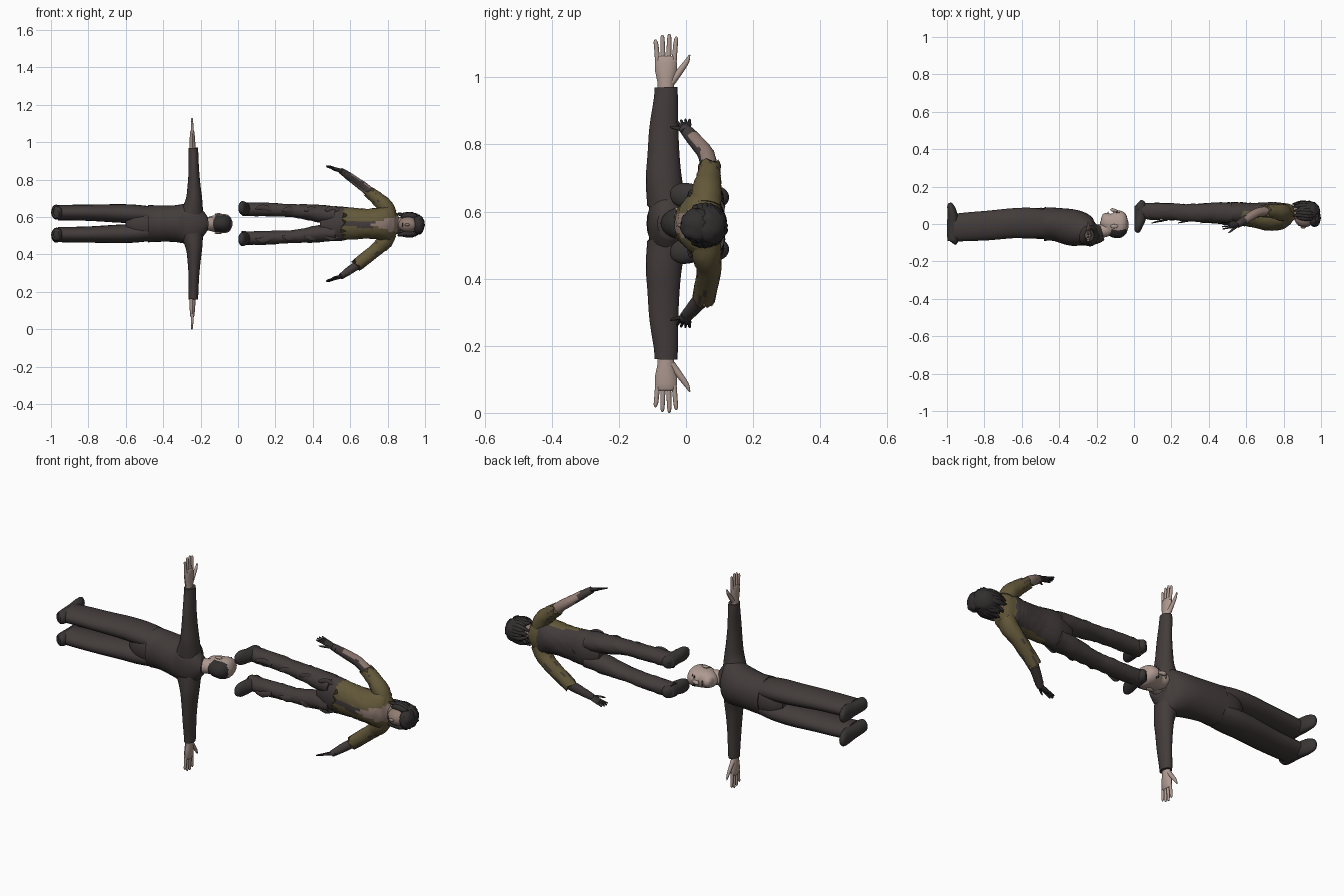
import bpy, bmesh, math, random
from mathutils import Vector

random.seed(4)
if "Cube" in bpy.data.objects:
    bpy.data.objects.remove(bpy.data.objects["Cube"])

C = 0.565  # height of the line both bodies lie on


def material(name, r, g, b):
    m = bpy.data.materials.new(name)
    m.use_nodes = True
    m.diffuse_color = (r, g, b, 1)
    bsdf = m.node_tree.nodes["Principled BSDF"]
    bsdf.inputs["Base Color"].default_value = (r, g, b, 1)
    bsdf.inputs["Roughness"].default_value = 0.8
    return m


CLOTH = material("dark cloth", 0.055, 0.045, 0.043)
SKIN = material("pale skin", 0.42, 0.32, 0.28)
DIRTY = material("dirty skin", 0.28, 0.20, 0.17)
OLIVE = material("olive jacket", 0.125, 0.098, 0.042)
HAIR = material("black hair", 0.032, 0.028, 0.028)
SHOE = material("shoe leather", 0.042, 0.036, 0.036)


def finish(name, bm, mats, rule=None):
    bmesh.ops.recalc_face_normals(bm, faces=bm.faces)
    for f in bm.faces:
        f.smooth = True
        if rule:
            f.material_index = rule(f.calc_center_median(), f.normal)
    me = bpy.data.meshes.new(name)
    bm.to_mesh(me)
    bm.free()
    for m in mats:
        me.materials.append(m)
    ob = bpy.data.objects.new(name, me)
    bpy.context.collection.objects.link(ob)
    bpy.ops.object.select_all(action='DESELECT')
    ob.select_set(True)
    bpy.context.view_layer.objects.active = ob
    bpy.ops.object.shade_smooth_by_angle(angle=math.radians(50))
    return ob


def smooth_path(stations, steps):
    """Resample stations with a Catmull-Rom curve."""
    out, n = [], len(stations)
    for i in range(n - 1):
        p0, p1, p2, p3 = (stations[min(max(i + k, 0), n - 1)] for k in (-1, 0, 1, 2))
        for j in range(steps):
            t = j / steps
            out.append([0.5 * (2 * b + (c - a) * t + (2 * a - 5 * b + 4 * c - d) * t * t
                               + (3 * b - a - 3 * c + d) * t ** 3)
                        for a, b, c, d in zip(p0, p1, p2, p3)])
    return out + [list(stations[-1])]


def loft(name, stations, mats, up=(0, 1, 0), sides=20, steps=4, rule=None, ragged=0, crumple=0):
    """Stations are x, y, z, radius along up, radius across."""
    bm, rings = bmesh.new(), []
    path = smooth_path(stations, steps)
    pts = [Vector(p[:3]) for p in path]
    for i, p in enumerate(path):
        t = (pts[min(i + 1, len(pts) - 1)] - pts[max(i - 1, 0)]).normalized()
        side = t.cross(Vector(up)).normalized()
        top = side.cross(t)
        ring = []
        for k in range(sides):
            a = math.tau * k / sides
            s = 1 + random.uniform(-crumple, crumple)
            v = pts[i] + (top * p[3] * math.cos(a) + side * p[4] * math.sin(a)) * s
            if i == 0:
                v = v - t * random.uniform(0, ragged)
            ring.append(bm.verts.new(v))
        rings.append(ring)
    for r, q in zip(rings, rings[1:]):
        for k in range(sides):
            n = (k + 1) % sides
            bm.faces.new((r[k], r[n], q[n], q[k]))
    bm.faces.new(rings[0])
    bm.faces.new(rings[-1])
    return finish(name, bm, mats, rule)


def ball(name, loc, size, mats, rule=None, rough=0):
    bm = bmesh.new()
    bmesh.ops.create_uvsphere(bm, u_segments=24, v_segments=16, radius=1)
    for v in bm.verts:
        s = 1 + random.uniform(-rough, rough)
        v.co = Vector(loc) + Vector(a * b * s for a, b in zip(v.co, size))
    return finish(name, bm, mats, rule)


def hand(name, wrist, d, u, length, mat):
    """Palm along d, fingers fanned across u, thumb towards u."""
    w, d, u = Vector(wrist), Vector(d).normalized(), Vector(u).normalized()

    def strip(part, marks):
        loft(name + part, [(*(w + (d * a + u * b) * length), p * length, q * length)
                           for a, b, p, q in marks], [mat], up=u, sides=10, steps=2)
    strip("_palm", [(-.1, 0, .15, .1), (.12, 0, .15, .1), (.35, 0, .2, .09), (.56, 0, .19, .07), (.6, 0, .15, .04)])
    for i in range(4):
        b, tip = (i - 1.5) * .1, (.9, .98, 1, .95)[i]
        strip("_finger", [(.5, b, .045, .05), (.78, b * 1.15, .042, .043), (tip - .04, b * 1.25, .034, .034), (tip, b * 1.25, .01, .01)])
    strip("_thumb", [(.12, .1, .07, .07), (.32, .25, .06, .055), (.5, .38, .045, .04), (.62, .43, .012, .012)])


# ---- First body: arms outstretched, facing +y ----
loft("shirt_torso", [(-.48, 0, C, .09, .1), (-.42, -.002, C, .089, .097), (-.34, -.017, C, .097, .098),
                     (-.28, -.03, C, .091, .108), (-.235, -.048, C, .07, .118), (-.2, -.052, C, .054, .085),
                     (-.17, -.045, C, .042, .045)], [CLOTH], sides=28)
loft("trouser_seat", [(-.6, .004, C, .05, .06), (-.56, .004, C, .074, .09), (-.5, .003, C, .084, .095),
                      (-.44, 0, C, .08, .09)], [CLOTH])
loft("neck", [(-.22, -.05, C, .038, .042), (-.17, -.037, C, .037, .037), (-.11, -.015, C, .04, .036)], [SKIN])
loft("head", [(-.172, .04, C, .012, .012), (-.162, .035, C, .03, .028), (-.14, .015, C, .053, .041),
              (-.1, 0, C, .073, .048), (-.065, -.002, C, .07, .05), (-.042, -.003, C, .05, .037),
              (-.03, -.003, C, .014, .011)], [SKIN, HAIR], sides=28,
     rule=lambda c, n: int(c.y < -.03 and c.x > -.13))
loft("nose", [(-.122, .07, C, .006, .008), (-.115, .074, C, .011, .011), (-.085, .066, C, .006, .006)], [SKIN], sides=10)
ball("mouth", (-.138, .062, C), (.003, .005, .014), [DIRTY])

for s, tag in ((1, "left"), (-1, "right")):
    def z(o): return C + s * o
    loft(tag + "_trouser_leg", [(-.962, -.02, z(.058), .074, .041), (-.88, -.014, z(.059), .077, .042),
                                (-.78, -.008, z(.058), .079, .044), (-.65, .004, z(.055), .08, .049),
                                (-.56, .005, z(.052), .082, .05), (-.48, .003, z(.046), .076, .048)], [CLOTH])
    loft(tag + "_shoe", [(-.972, -.1, z(.058), .018, .02), (-.968, -.085, z(.058), .03, .033),
                         (-.966, 0, z(.06), .033, .036), (-.972, .06, z(.062), .026, .04),
                         (-.982, .1, z(.063), .017, .03), (-.985, .113, z(.063), .007, .012)], [SHOE], up=(1, 0, 0))
    loft(tag + "_sleeve", [(-.245, -.058, z(.06), .058, .06), (-.235, -.066, z(.13), .054, .044),
                           (-.235, -.067, z(.2), .048, .035), (-.236, -.066, z(.285), .043, .028),
                           (-.238, -.06, z(.37), .036, .026), (-.239, -.06, z(.405), .034, .025)], [CLOTH])
    hand(tag + "_hand", (-.243, -.06, z(.4)), (-.02, 0, s), (0, 1, 0), .165, SKIN)
    ball(tag + "_ear", (-.105, -.012, z(.05)), (.02, .011, .006), [SKIN])
    ball(tag + "_eye", (-.092, .062, z(.019)), (.004, .005, .008), [HAIR])
    ball(tag + "_brow", (-.081, .061, z(.02)), (.003, .004, .012), [HAIR])

# ---- Second body: ragged clothes, arms lowered, facing -y ----


def jacket_colour(c, n):
    off = abs(c.z - C + .005)
    if c.y < .04 and c.x > .7 and off < (c.x - .7) * .3:
        return 2          # bare chest in the open collar
    if c.y < .04 and off < .014:
        return 1          # dark shirt in the gap of the jacket
    return int(c.y > .072 and c.x < .79)


loft("ragged_jacket", [(.59, .052, C, .062, .087), (.64, .047, C, .066, .082), (.7, .042, C, .074, .08),
                       (.76, .041, C, .076, .087), (.8, .05, C, .067, .098), (.83, .06, C, .052, .082),
                       (.855, .065, C, .035, .042)], [OLIVE, CLOTH, DIRTY], sides=40, steps=5,
     rule=jacket_colour, ragged=.045, crumple=.025)
loft("ragged_trouser_seat", [(.44, .06, C, .035, .05), (.48, .058, C, .05, .082), (.54, .056, C, .061, .093),
                             (.62, .055, C, .056, .08)], [CLOTH], crumple=.02)
loft("bare_neck", [(.81, .06, C, .035, .04), (.9, .055, C - .003, .034, .034)], [DIRTY])
ball("face", (.912, .035, C - .006), (.056, .052, .043), [DIRTY])
ball("small_nose", (.905, -.016, C - .006), (.014, .009, .007), [DIRTY])
ball("small_mouth", (.879, -.006, C - .006), (.003, .004, .012), [HAIR])

# Hair: a rough mass with loose locks falling towards the shoulders
ball("hair_mass", (.937, .065, C - .006), (.06, .057, .061), [HAIR], rough=.07)
ball("hair_crown", (.965, .032, C - .006), (.033, .048, .05), [HAIR], rough=.07)
for i in range(17):
    a = math.pi * (i / 16 * 1.3 - .15)
    y, zz = .055 + .053 * math.sin(a), C - .006 + .053 * math.cos(a)
    end = random.uniform(.845, .88)
    loft("hair_lock", [(end, y, zz + random.uniform(-.012, .012), .003, .004), (.89, y + random.uniform(-.008, .008), zz, .012, .013),
                       (.93, y, zz, .015, .015), (.965, .05 + (y - .05) * .7, C + (zz - C) * .7, .01, .01)], [HAIR], sides=8, steps=3)

for s, tag in ((1, "left"), (-1, "right")):
    def z(o): return C + s * o
    loft(tag + "_ragged_leg", [(.035, .072, z(.076), .042, .035), (.1, .068, z(.077), .045, .037),
                               (.2, .066, z(.074), .045, .036), (.28, .06, z(.07), .046, .034),
                               (.36, .06, z(.063), .05, .04), (.44, .059, z(.053), .055, .046),
                               (.52, .057, z(.047), .058, .045)], [CLOTH], ragged=.02, crumple=.05)
    loft(tag + "_boot", [(.025, .117, z(.078), .016, .018), (.034, .1, z(.078), .032, .032), (.034, .04, z(.08), .032, .034),
                         (.024, -.01, z(.084), .023, .037), (.018, -.037, z(.086), .015, .025),
                         (.016, -.046, z(.086), .006, .01)], [SHOE], up=(1, 0, 0))
    # torn cloth strips hanging off the legs and hem
    for x in (.13, .27, .39, .5):
        o = random.uniform(.055, .09)
        loft(tag + "_torn_strip", [(x - .035, .005, z(o), .002, .004), (x, .014, z(o + .008), .005, .016),
                                   (x + .05, .022, z(o - .005), .004, .01)], [CLOTH], sides=8, steps=3, crumple=.1)
    # arm, with a longer sleeve on the right
    loft(tag + "_forearm", [(.55, -.005, z(.283), .017, .016), (.59, .02, z(.255), .022, .021),
                            (.66, .06, z(.205), .025, .025), (.72, .068, z(.155), .027, .028)],
         [DIRTY if s > 0 else CLOTH, CLOTH], rule=lambda c, n: int(c.x < .6 or n.y < -.75), crumple=.04)
    cuff = (.715, .069, z(.158)) if s > 0 else (.655, .056, z(.207))
    loft(tag + "_ragged_sleeve", [(*cuff, .034, .033), (.74, .068, z(.137), .037, .036),
                                  (.785, .062, z(.095), .044, .042), (.81, .06, z(.05), .045, .04)],
         [OLIVE, CLOTH], rule=lambda c, n: int(c.x < .75 and random.random() < .15), ragged=.04, crumple=.05)
    hand(tag + "_gloved_hand", (.565, 0, z(.278)), (-.09, -.008, s * .03), (-.1, -1, -s * .2), .1, HAIR)
